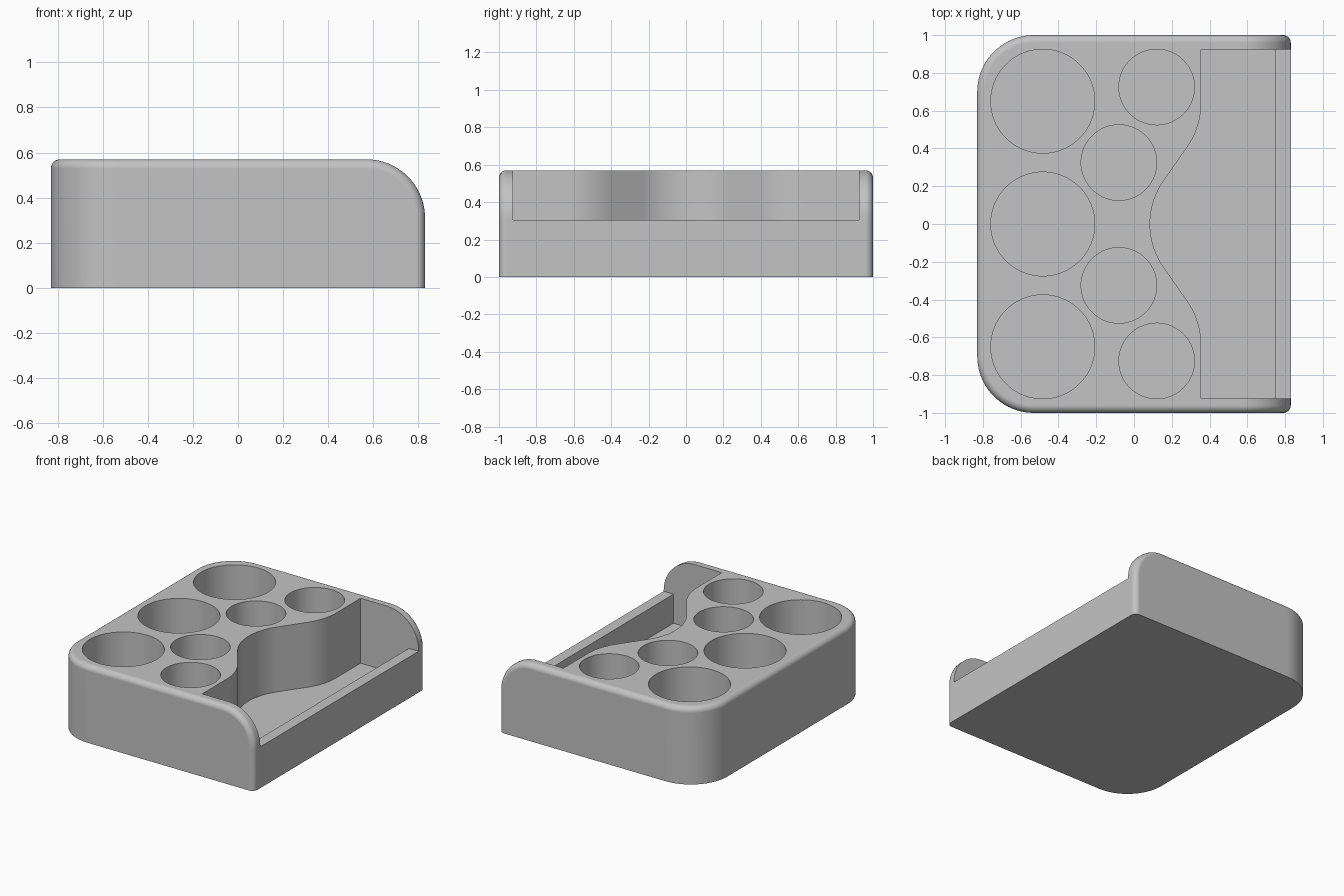
import bpy, bmesh, math

if "Cube" in bpy.data.objects:
    bpy.data.objects.remove(bpy.data.objects["Cube"])

HX, HY, TOP = 0.83, 1.0, 0.57      # half width, half depth, height
FLOOR, LIP = 0.09, 0.305           # pocket floor, front lip height
WALL_Y = 0.925                     # inner face of the end walls

grey = bpy.data.materials.new("plain grey")
grey.use_nodes = True
grey.diffuse_color = (0.55, 0.55, 0.55, 1)
grey.node_tree.nodes["Principled BSDF"].inputs["Base Color"].default_value = (0.55, 0.55, 0.55, 1)


def finish(bm, name):
    bmesh.ops.recalc_face_normals(bm, faces=bm.faces)
    mesh = bpy.data.meshes.new(name)
    bm.to_mesh(mesh)
    bm.free()
    mesh.materials.append(grey)
    obj = bpy.data.objects.new(name, mesh)
    bpy.context.collection.objects.link(obj)
    return obj


def prism(name, outline, z0, z1):
    bm = bmesh.new()
    base = bm.faces.new([bm.verts.new((x, y, z0)) for x, y in outline])
    side = bmesh.ops.extrude_face_region(bm, geom=[base])
    verts = [g for g in side["geom"] if isinstance(g, bmesh.types.BMVert)]
    bmesh.ops.translate(bm, vec=(0, 0, z1 - z0), verts=verts)
    return finish(bm, name)


def circle(cx, cy, r, n=72):
    return [(cx + r * math.cos(2 * math.pi * i / n),
             cy + r * math.sin(2 * math.pi * i / n)) for i in range(n)]


def round_edges(bm, rule, radius, segments):
    edges = [e for e in bm.edges if rule(e)]
    bmesh.ops.bevel(bm, geom=edges, offset=radius, offset_type='OFFSET',
                    segments=segments, profile=0.5, affect='EDGES', clamp_overlap=False)


# Body block: wide back corners, big front shoulder, then a small rim fillet
bm = bmesh.new()
bmesh.ops.create_cube(bm, size=1)
for v in bm.verts:
    v.co = (v.co.x * 2 * HX, v.co.y * 2 * HY, (v.co.z + 0.5) * TOP)
round_edges(bm, lambda e: all(v.co.x < 0 for v in e.verts)
            and abs(e.verts[0].co.z - e.verts[1].co.z) > 0.1, 0.3, 20)
round_edges(bm, lambda e: all(v.co.x > HX - 0.01 and v.co.z > TOP - 0.01 for v in e.verts), 0.26, 20)
bm.normal_update()
round_edges(bm, lambda e: e.calc_face_angle(0) > 1.0
            and any(v.co.z > 0.01 for v in e.verts), 0.04, 6)
body = finish(bm, "organizer_body")

# Pocket outline: two mirrored S-curves of equal arcs joined by straight runs
R, ANGLE, DEEP, SHALLOW = 0.4, math.radians(35), 0.085, 0.355
inner, outer = [], []
run = (SHALLOW - DEEP - 2 * R * (1 - math.cos(ANGLE))) / math.sin(ANGLE)
end_y = 2 * R * math.sin(ANGLE) + run * math.cos(ANGLE)
for i in range(13):
    a = ANGLE * i / 12
    inner.append((DEEP + R * (1 - math.cos(a)), R * math.sin(a)))
    outer.append((SHALLOW - R * (1 - math.cos(a)), end_y - R * math.sin(a)))
half = inner + outer[::-1] + [(SHALLOW, WALL_Y), (0.75, WALL_Y)]
pocket = half + [(x, -y) for x, y in half[:0:-1]]

# Cutters: pocket, front opening above the lip, large and small cups
cutters = [prism("pocket_cutter", pocket, FLOOR, 1),
           prism("opening_cutter", [(0.6, -WALL_Y), (1, -WALL_Y), (1, WALL_Y), (0.6, WALL_Y)], LIP, 1)]
for y in (-0.65, 0, 0.65):
    cutters.append(prism("large_cup_cutter", circle(-0.483, y, 0.275), FLOOR, 1))
for side in (-1, 1):
    for x, y in ((0.12, 0.725), (-0.08, 0.325)):
        cutters.append(prism("small_cup_cutter", circle(x, side * y, 0.2), FLOOR, 1))

bpy.ops.object.select_all(action='DESELECT')
bpy.context.view_layer.objects.active = body
body.select_set(True)
for cutter in cutters:
    cutter.hide_render = True
    mod = body.modifiers.new("cut", 'BOOLEAN')
    mod.operation, mod.solver, mod.object = 'DIFFERENCE', 'EXACT', cutter
    bpy.ops.object.modifier_apply(modifier=mod.name)
    bpy.data.objects.remove(cutter)

bpy.ops.object.shade_smooth_by_angle(angle=math.radians(30))
weighted = body.modifiers.new("weighted normals", 'WEIGHTED_NORMAL')
weighted.keep_sharp = True
